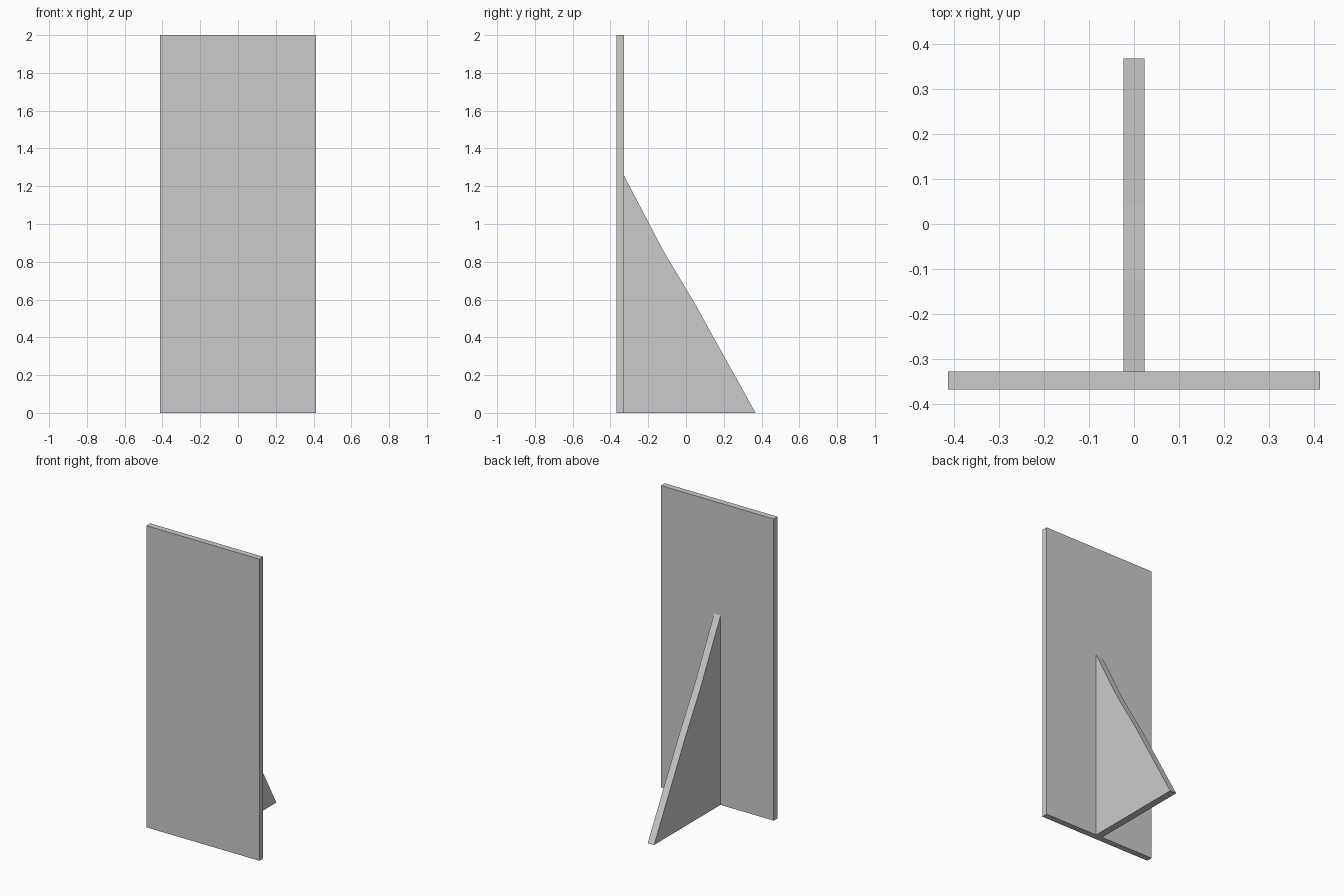
import bpy, bmesh

if "Cube" in bpy.data.objects:
    bpy.data.objects.remove(bpy.data.objects["Cube"])


def extrude_profile(name, points, half_width):
    """Solid from a (y, z) profile, extruded symmetrically along x."""
    bm = bmesh.new()
    face = bm.faces.new([bm.verts.new((-half_width, y, z)) for y, z in points])
    ext = bmesh.ops.extrude_face_region(bm, geom=[face])
    verts = [g for g in ext["geom"] if isinstance(g, bmesh.types.BMVert)]
    bmesh.ops.translate(bm, verts=verts, vec=(2 * half_width, 0, 0))
    bmesh.ops.recalc_face_normals(bm, faces=bm.faces)
    mesh = bpy.data.meshes.new(name)
    bm.to_mesh(mesh)
    bm.free()
    obj = bpy.data.objects.new(name, mesh)
    bpy.context.collection.objects.link(obj)
    return obj


FRONT, BACK, JOIN = -0.368, 0.368, -0.328

# Upright flat panel
extrude_profile("panel", [(FRONT, 0), (JOIN, 0), (JOIN, 2), (FRONT, 2)], 0.414)

# Rear support fin with a slightly bent sloping edge
extrude_profile("support_fin", [(JOIN, 0), (BACK, 0), (0.042, 0.587),
                                (-0.122, 0.862), (JOIN, 1.255)], 0.0235)
